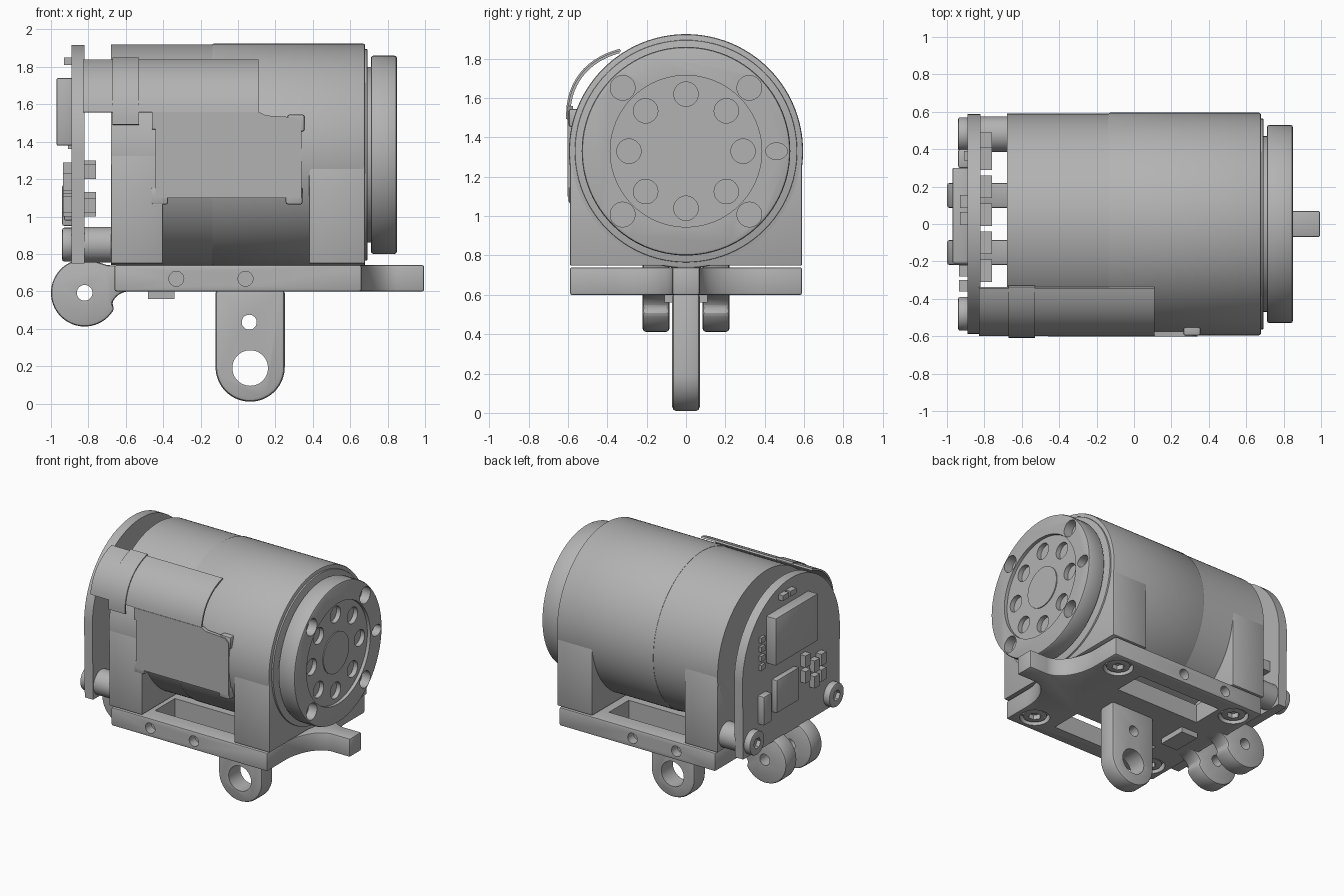
import bpy, bmesh, math
from mathutils import Vector

if "Cube" in bpy.data.objects:
    bpy.data.objects.remove(bpy.data.objects["Cube"])

grey = bpy.data.materials.new("machined grey")
grey.use_nodes = True
colour = (0.45, 0.45, 0.45, 1)
grey.diffuse_color = colour
grey.node_tree.nodes["Principled BSDF"].inputs["Base Color"].default_value = colour

parts = []
AXIS = 1.33      # height of the motor axis


def place(axis, u, v, t):
    return {"x": (t, u, v), "y": (u, t, v), "z": (u, v, t)}[axis]


def bake(obj):
    bpy.context.view_layer.update()
    dg = bpy.context.evaluated_depsgraph_get()
    mesh = bpy.data.meshes.new_from_object(obj.evaluated_get(dg))
    obj.modifiers.clear()
    obj.data = mesh


def prism(name, axis, pts, a, b, bevel=0):
    """Extrude a flat profile along an axis from a to b."""
    bm = bmesh.new()
    low = [bm.verts.new(place(axis, u, v, a)) for u, v in pts]
    high = [bm.verts.new(place(axis, u, v, b)) for u, v in pts]
    bm.faces.new(low)
    bm.faces.new(high)
    n = len(pts)
    for i in range(n):
        j = (i + 1) % n
        bm.faces.new((low[i], low[j], high[j], high[i]))
    bmesh.ops.recalc_face_normals(bm, faces=bm.faces)
    mesh = bpy.data.meshes.new(name)
    bm.to_mesh(mesh)
    bm.free()
    mesh.materials.append(grey)
    obj = bpy.data.objects.new(name, mesh)
    bpy.context.collection.objects.link(obj)
    if bevel:
        mod = obj.modifiers.new("edge", "BEVEL")
        mod.width, mod.segments = bevel, 2
        mod.limit_method, mod.angle_limit = "ANGLE", math.radians(40)
        bake(obj)
    parts.append(obj)
    return obj


def arc(u, v, r, start, end, n=32, rv=None):
    rv = rv or r
    angles = [math.radians(start + (end - start) * i / n) for i in range(n + 1)]
    return [(u + r * math.cos(t), v + rv * math.sin(t)) for t in angles]


def rod(name, axis, u, v, r, a, b, n=48, bevel=0, rv=None):
    return prism(name, axis, arc(u, v, r, 0, 360, n, rv)[:-1], a, b, bevel)


def box(name, x, y, z, bevel=0):
    pts = [(x[0], y[0]), (x[1], y[0]), (x[1], y[1]), (x[0], y[1])]
    return prism(name, "z", pts, z[0], z[1], bevel)


def cut(obj, cutter):
    mod = obj.modifiers.new("cut", "BOOLEAN")
    mod.operation, mod.solver, mod.object = "DIFFERENCE", "EXACT", cutter
    bake(obj)
    parts.remove(cutter)
    bpy.data.objects.remove(cutter)


def cut_rod(obj, *args, **kw):
    cut(obj, rod("cutter", *args, **kw))


# Motor housing: two drum halves with square feet at both ends
rod("housing_front", "x", 0, AXIS, 0.595, -0.14, 0.68, 128, 0.012)
rod("housing_rear", "x", 0, AXIS, 0.59, -0.68, -0.135, 128)
for name, x in (("foot_rear", (-0.68, -0.4)), ("foot_front", (0.38, 0.68))):
    box(name, x, (-0.59, 0.59), (0.748, AXIS), 0.008)
rod("housing_lip", "x", 0, AXIS, 0.565, 0.67, 0.692, 96, 0.005)
rod("output_neck", "x", 0, AXIS, 0.47, 0.68, 0.73, 64)

# Output flange with recess, bolt circle and corner holes
flange = rod("output_flange", "x", 0, AXIS, 0.53, 0.71, 0.85, 96, 0.014)
cut_rod(flange, "x", 0, AXIS, 0.385, 0.825, 0.9, 80)
for i in range(8):
    t = i * math.pi / 4
    cut_rod(flange, "x", 0.29 * math.cos(t), AXIS + 0.29 * math.sin(t), 0.062, 0.79, 0.9, 32)
for sy in (-1, 1):
    for sz in (-1, 1):
        cut_rod(flange, "x", sy * 0.322, AXIS + sz * 0.322, 0.063, 0.78, 0.9, 32)
cut_rod(flange, "x", 0.46, AXIS, 0.055, 0.79, 0.9, 32, rv=0.042)
rod("output_hub", "x", 0, AXIS, 0.155, 0.8, 0.832, 48)

# Base plate with side tongue, windows, side holes and counterbores
tongue = arc(0.85, 0.37, 0.19, 180, 270, 16, 0.3)
outline = ([(-0.66, 0.59), (0.66, 0.59)] + tongue + [(0.995, 0.07), (0.995, -0.07)]
           + [(x, -y) for x, y in reversed(tongue)] + [(0.66, -0.59), (-0.66, -0.59)])
base = prism("base_plate", "z", outline, 0.6, 0.74, 0.01)
for s in (-1, 1):
    y = sorted((s * 0.22, s * 0.46))
    cut(base, box("cutter", (-0.38, 0.33), y, (0.5, 0.8)))
    for x in (-0.33, 0.04):
        y = sorted((s * 0.52, s * 0.65))
        cut_rod(base, "y", x, 0.667, 0.04, *y, n=24)

for sx in (-1, 1):
    for sy in (-1, 1):
        x, y = sx * 0.52, sy * 0.45
        cut_rod(base, "z", x, y, 0.105, 0.55, 0.65, 32)
        screw = rod("base_screw", "z", x, y, 0.085, 0.61, 0.66, 32, 0.008)
        cut_rod(screw, "z", x, y, 0.045, 0.58, 0.645, 6)
box("plate_pad", (-0.48, -0.34), (-0.11, 0.11), (0.56, 0.61))

# Hanging lug with two holes
lug = prism("mounting_lug", "y", [(-0.12, 0.61)] + arc(0.065, 0.195, 0.185, 180, 360)
            + [(0.25, 0.61)], -0.07, 0.07, 0.02)
cut_rod(lug, "y", 0.065, 0.19, 0.095, -0.2, 0.2)
cut_rod(lug, "y", 0.06, 0.435, 0.04, -0.2, 0.2, 32)

# Hinge knuckles on the rear edge
knuckle = (arc(-0.82, 0.592, 0.18, 80, 332, 40) + arc(-0.58, 0.5, 0.1, 160, 90, 8)
           + [(-0.55, 0.6), (-0.55, 0.735), (-0.7, 0.74)])
for s, side in ((-1, "front"), (1, "back")):
    k = prism("hinge_knuckle_" + side, "y", knuckle, *sorted((s * 0.085, s * 0.22)), bevel=0.018)
    cut_rod(k, "y", -0.82, 0.592, 0.042, -0.4, 0.4, 24)

# Circuit board with standoffs and screws
board_shape = [(-0.58, 0.75)] + [(-y, z) for y, z in arc(0, AXIS, 0.588, 0, 180, 64)] + [(0.58, 0.75)]
prism("circuit_board", "x", board_shape, -0.89, -0.82)
for s, side in ((-1, "front"), (1, "back")):
    rod("standoff_" + side, "x", s * 0.48, 0.85, 0.095, -0.83, -0.67, 40)
    screw = rod("board_screw_" + side, "x", s * 0.48, 0.85, 0.09, -0.94, -0.88, 40, 0.01)
    cut_rod(screw, "x", s * 0.48, 0.85, 0.042, -1, -0.91, 6)

# Board components: outer chips, a connector and rows of small parts
box("main_chip", (-0.97, -0.88), (-0.21, 0.3), (1.38, 1.74), 0.006)
box("small_chip", (-0.93, -0.88), (-0.04, 0.23), (0.98, 1.23), 0.006)
box("connector", (-0.94, -0.88), (0.3, 0.4), (0.95, 1.17), 0.01)
for i in range(4):
    z = 1.36 + i * 0.07
    box("resistor", (-0.91, -0.88), (0.34, 0.39), (z, z + 0.04))
for y, z in ((-0.14, 1.2), (-0.14, 1.08), (-0.25, 1.12), (-0.25, 1.0), (-0.33, 1.14), (-0.33, 1.02)):
    box("capacitor", (-0.935, -0.88), (y - 0.03, y + 0.03), (z, z + 0.09))
for y in (0.03, 0.12):
    box("top_component", (-0.93, -0.88), (y - 0.035, y + 0.035), (1.81, 1.85))
for y, z in ((-0.25, 1.2), (-0.1, 1.02), (0.05, 1.22), (0.2, 1.0), (0.35, 1.2), (0.43, 1.05)):
    box("inner_component", (-0.83, -0.76), (y - 0.06, y + 0.06), (z, z + 0.08))


# Flexible ribbon arching over the front shoulder
def ribbon(name, x, start, end, lift=0):
    steps = 14
    ends = [math.radians(start), math.radians(end)]
    path = []
    for i in range(steps + 1):
        t = ends[0] + (ends[1] - ends[0]) * i / steps
        f = max(0, (math.degrees(t) - 12) / 45)
        r = 0.612 + 0.05 * math.sin(min(f, 1) * math.pi) + lift
        path.append(Vector((-r * math.cos(t), AXIS + r * math.sin(t))))
    centre = Vector((0, AXIS))
    inner = [p - (p - centre).normalized() * 0.014 for p in path]
    prism(name, "x", [tuple(p) for p in path + inner[::-1]], *x)


ribbon("ribbon_upper", (-0.83, 0.11), 21, 56)
ribbon("ribbon_lower", (-0.46, 0.11), 13, 21)
ribbon("ribbon_clip", (-0.67, -0.53), 15, 57, 0.008)

# Flat front panel with corner tabs
prism("front_panel", "y", [(-0.44, 1.1), (0.34, 1.1), (0.34, 1.5), (0.31, 1.53), (0.15, 1.54),
                           (0.11, 1.56), (-0.46, 1.56), (-0.44, 1.47)], -0.602, -0.575)
for x, z in ((-0.42, 1.11), (0.3, 1.11), (0.31, 1.5)):
    box("panel_tab", (x - 0.045, x + 0.045), (-0.596, -0.52), (z - 0.045, z + 0.045), 0.01)

# Smooth shading with sharp edges kept
bpy.ops.object.select_all(action="DESELECT")
for obj in parts:
    obj.select_set(True)
bpy.context.view_layer.objects.active = parts[0]
bpy.ops.object.shade_smooth_by_angle(angle=math.radians(30))
